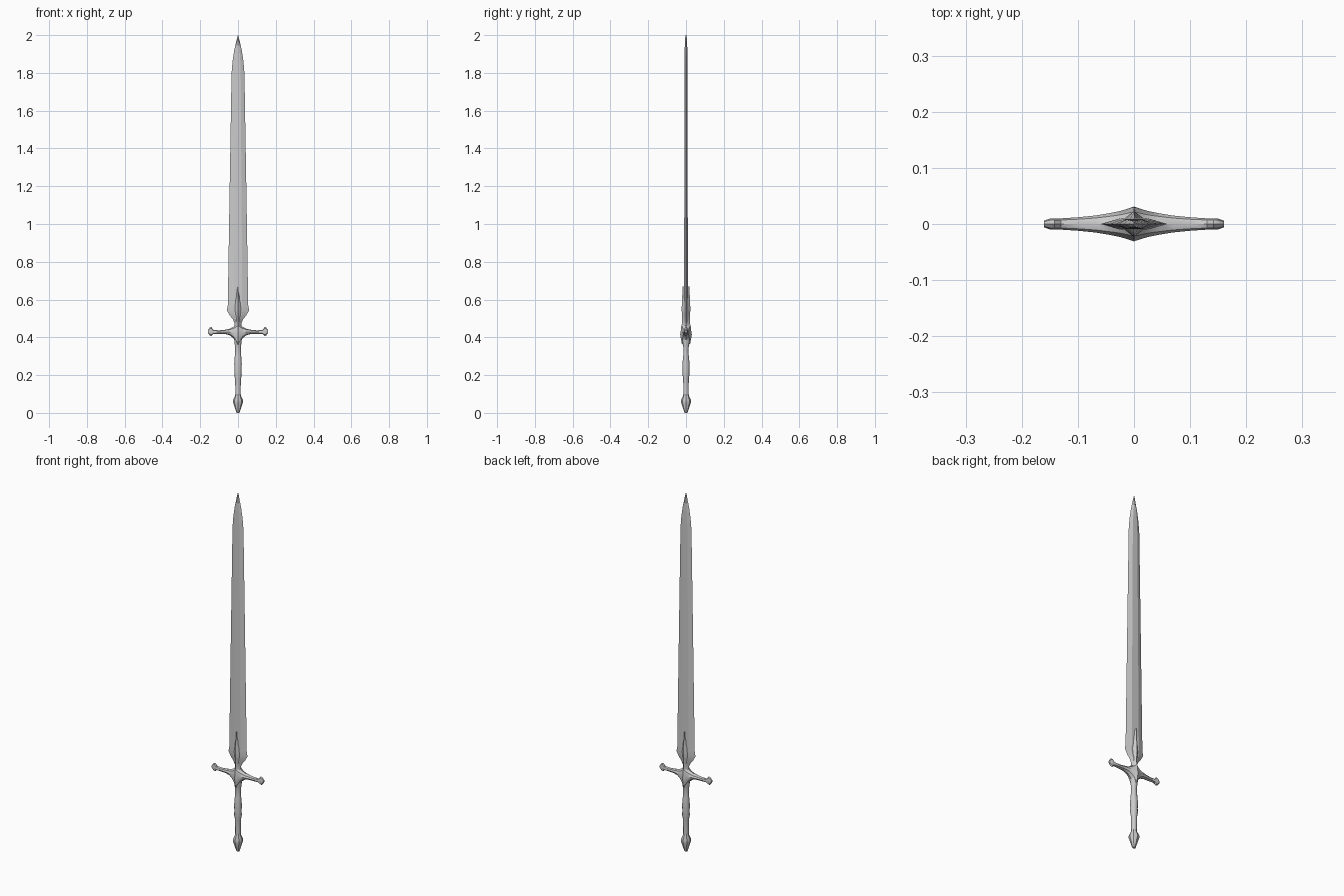
import bpy, bmesh, math


def loft(name, rings, angle=35):
    """Skin a list of equal-length point rings and cap both ends."""
    bm = bmesh.new()
    rows = [[bm.verts.new(p) for p in ring] for ring in rings]
    n = len(rows[0])
    for a, b in zip(rows, rows[1:]):
        for i in range(n):
            j = (i + 1) % n
            bm.faces.new((a[i], a[j], b[j], b[i]))
    bm.faces.new(rows[0][::-1])
    bm.faces.new(rows[-1])
    bmesh.ops.remove_doubles(bm, verts=bm.verts, dist=1e-5)
    bmesh.ops.recalc_face_normals(bm, faces=bm.faces)
    mesh = bpy.data.meshes.new(name)
    bm.to_mesh(mesh)
    bm.free()
    obj = bpy.data.objects.new(name, mesh)
    bpy.context.collection.objects.link(obj)
    bpy.ops.object.select_all(action='DESELECT')
    obj.select_set(True)
    bpy.context.view_layer.objects.active = obj
    bpy.ops.object.shade_smooth_by_angle(angle=math.radians(angle))
    return obj


def ellipse(z, rx, ry, n):
    return [(rx * math.cos(2 * math.pi * i / n), ry * math.sin(2 * math.pi * i / n), z)
            for i in range(n)]


# blade: flattened hexagonal section, (z, half width, half thickness)
def blade_ring(z, w, t):
    c = w * 0.42
    return [(w, 0, z), (c, t, z), (-c, t, z), (-w, 0, z), (-c, -t, z), (c, -t, z)]


blade = [(0.43, 0.014, 0.010), (0.475, 0.018, 0.010), (0.495, 0.027, 0.010),
         (0.515, 0.043, 0.010), (0.543, 0.059, 0.010), (0.57, 0.054, 0.010),
         (1.2, 0.044, 0.009), (1.80, 0.034, 0.008), (1.86, 0.029, 0.008),
         (1.92, 0.020, 0.007), (1.965, 0.010, 0.006), (2.0, 0.0005, 0.003)]
loft("blade", [blade_ring(*r) for r in blade], 15)

# ridged leaf over the blade root
leaf = [(0.42, 0.026, 0.028), (0.45, 0.021, 0.027), (0.475, 0.016, 0.021),
        (0.50, 0.018, 0.020), (0.525, 0.026, 0.022), (0.55, 0.030, 0.023),
        (0.58, 0.024, 0.022), (0.62, 0.014, 0.020), (0.67, 0.001, 0.018)]
loft("blade_leaf", [ellipse(z, w, t, 4) for z, w, t in leaf])

# crossguard: (x, bottom z, top z, half depth), mirrored across x
arm = [(0.0, 0.345, 0.485, 0.031), (0.012, 0.372, 0.468, 0.027),
       (0.025, 0.396, 0.455, 0.023), (0.045, 0.412, 0.445, 0.019),
       (0.07, 0.418, 0.440, 0.015), (0.10, 0.418, 0.437, 0.012),
       (0.13, 0.418, 0.439, 0.010), (0.142, 0.407, 0.455, 0.010),
       (0.149, 0.410, 0.452, 0.010), (0.160, 0.424, 0.438, 0.006)]


def guard_ring(x, lo, hi, d, n=8):
    mid, h = (lo + hi) / 2, (hi - lo) / 2
    return [(x, d * math.cos(2 * math.pi * i / n), mid + h * math.sin(2 * math.pi * i / n))
            for i in range(n)]


sections = [(-x, a, b, d) for x, a, b, d in arm[:0:-1]] + arm
loft("crossguard", [guard_ring(*s) for s in sections])

# grip: swelling in the upper half, (z, half width, half depth)
grip = [(0.09, 0.014, 0.014), (0.13, 0.014, 0.014), (0.18, 0.016, 0.015),
        (0.20, 0.020, 0.018), (0.225, 0.019, 0.018), (0.26, 0.020, 0.019),
        (0.30, 0.017, 0.015), (0.33, 0.015, 0.012), (0.36, 0.017, 0.016),
        (0.41, 0.022, 0.026)]
loft("grip", [ellipse(*g, 12) for g in grip])

# faceted pommel
pommel = [(0.0, 0.008, 0.008), (0.012, 0.012, 0.012), (0.055, 0.026, 0.026),
          (0.068, 0.026, 0.026), (0.09, 0.016, 0.016), (0.10, 0.014, 0.014)]
loft("pommel", [ellipse(*p, 8) for p in pommel], 25)
